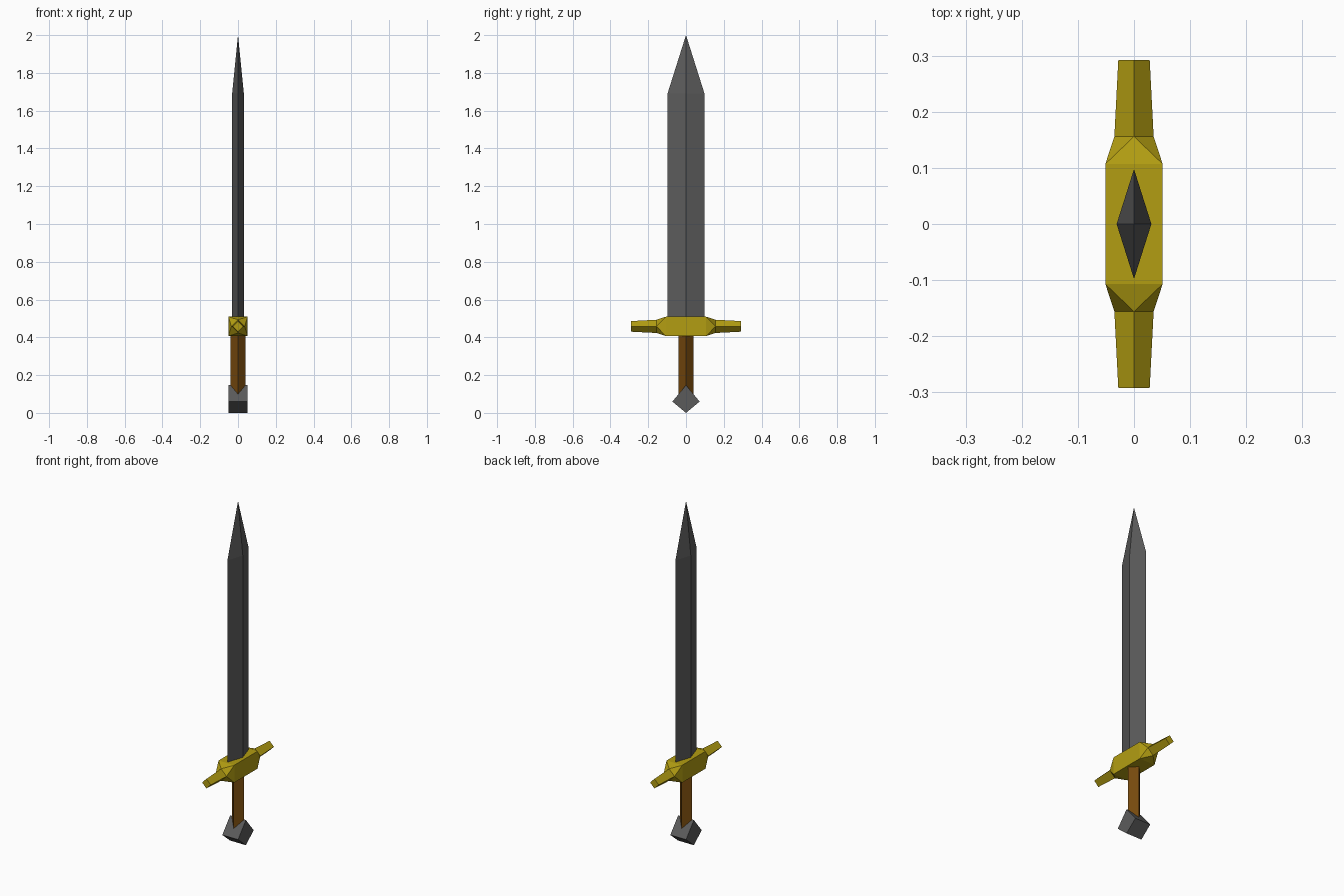
import bpy
import bmesh
from mathutils import Vector

cube = bpy.data.objects.get("Cube")
if cube:
    bpy.data.objects.remove(cube, do_unlink=True)


def material(name, colour):
    mat = bpy.data.materials.new(name)
    mat.use_nodes = True
    mat.diffuse_color = (*colour, 1)
    mat.node_tree.nodes["Principled BSDF"].inputs["Base Color"].default_value = (*colour, 1)
    return mat


steel = material("dark steel", (0.105, 0.105, 0.105))
gold = material("gold", (0.45, 0.34, 0.006))
leather = material("brown leather", (0.18, 0.066, 0.004))


def hull(points):
    """Closed flat-faced solid around the points, with coplanar faces merged."""
    bm = bmesh.new()
    for p in points:
        bm.verts.new(p)
    bmesh.ops.convex_hull(bm, input=bm.verts)
    bmesh.ops.dissolve_limit(bm, angle_limit=0.01, verts=bm.verts, edges=bm.edges)
    bmesh.ops.recalc_face_normals(bm, faces=bm.faces)
    return bm


def finish(name, bm, mat):
    mesh = bpy.data.meshes.new(name)
    bm.to_mesh(mesh)
    bm.free()
    mesh.materials.append(mat)
    obj = bpy.data.objects.new(name, mesh)
    bpy.context.collection.objects.link(obj)
    return obj


def diamond(rx, ry, z):
    return [(rx, 0, z), (0, ry, z), (-rx, 0, z), (0, -ry, z)]


# Blade: diamond section drawn to a point
finish("blade", hull(diamond(0.031, 0.098, 0.47) + diamond(0.031, 0.098, 1.69) + [(0, 0, 2)]), steel)

# Grip: square bar turned on its corner
finish("grip", hull(diamond(0.04, 0.04, 0.07) + diamond(0.04, 0.04, 0.43)), leather)

# Pommel: kite profile running across the sword
kite = [(0, 0), (0.072, 0.06), (0, 0.147), (-0.072, 0.06)]
finish("pommel", hull([(x, y, z) for x in (-0.051, 0.051) for y, z in kite]), steel)

# Guard: square block that twists into diamond ends
mid, half, neck = 0.458, 0.051, 0.035
points = [(x, y, mid + z) for x in (-half, half) for y in (-0.107, 0.107) for z in (-half, half)]
for y in (-0.156, 0.156):
    points += [(neck, y, mid), (-neck, y, mid), (0, y, mid + neck), (0, y, mid - neck)]
guard = hull(points)

# Guard arms: tapered extrusions of the two diamond ends
ends = [f for f in guard.faces if abs(f.normal.y) > 0.99]
for face in ends:
    side = 1 if face.normal.y > 0 else -1
    tip = bmesh.ops.extrude_discrete_faces(guard, faces=[face])["faces"][0]
    for v in tip.verts:
        v.co = Vector((v.co.x * 0.8, side * 0.292, mid + (v.co.z - mid) * 0.8))
finish("guard", guard, gold)
